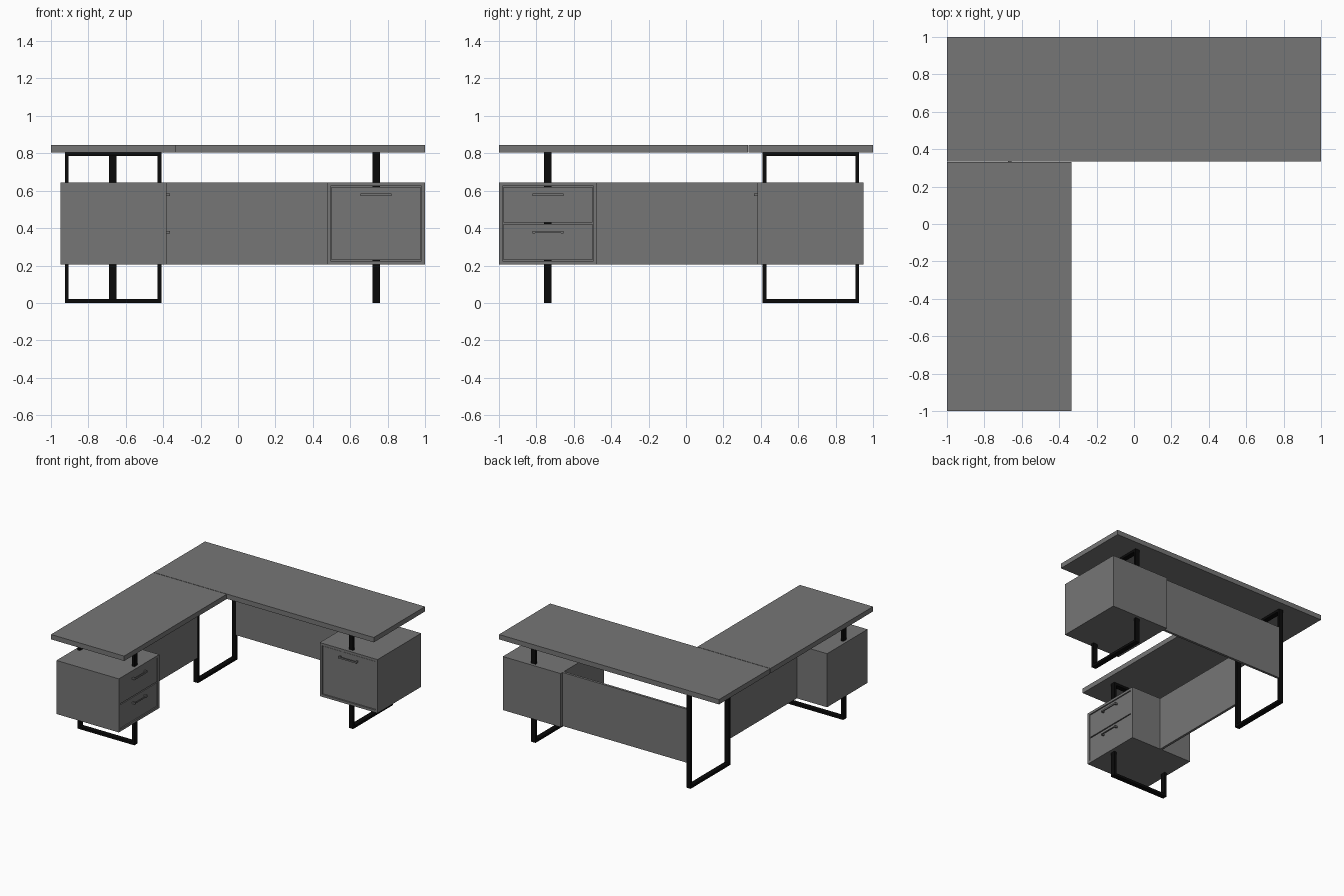
import bpy
import bmesh
from mathutils import Vector

cube = bpy.data.objects.get("Cube")
if cube:
    bpy.data.objects.remove(cube, do_unlink=True)


def material(name, value):
    mat = bpy.data.materials.new(name)
    mat.use_nodes = True
    color = (value, value, value, 1)
    mat.diffuse_color = color
    mat.node_tree.nodes["Principled BSDF"].inputs["Base Color"].default_value = color
    return mat


GREY = material("grey laminate", 0.18)
BLACK = material("black metal", 0.003)


def part(name, boxes, mat, turned=False):
    """One object from (x0, x1, y0, y1, z0, z1) boxes; turned reflects them onto the side wing."""
    bm = bmesh.new()
    for x0, x1, y0, y1, z0, z1 in boxes:
        if turned:
            x0, x1, y0, y1 = -y1, -y0, -x1, -x0
        low, high = Vector((x0, y0, z0)), Vector((x1, y1, z1))
        middle, size = (low + high) / 2, high - low
        for v in bmesh.ops.create_cube(bm, size=1)["verts"]:
            v.co = v.co * size + middle
    mesh = bpy.data.meshes.new(name)
    bm.to_mesh(mesh)
    bm.free()
    mesh.materials.append(mat)
    obj = bpy.data.objects.new(name, mesh)
    bpy.context.collection.objects.link(obj)
    return obj


TUBE = 0.02             # thickness of the leg tubing
LEG_Y = (0.41, 0.925)   # depth of a leg loop
UNDER = 0.805           # underside of the desk tops
LOW, HIGH = 0.205, 0.645  # cabinet and panel heights
BOARD = 0.02


def leg_loop(name, x, turned=False):
    x0, x1 = x - 0.02, x + 0.02
    front, back = LEG_Y
    part(name, [
        (x0, x1, front, front + TUBE, 0, UNDER),
        (x0, x1, back - TUBE, back, 0, UNDER),
        (x0, x1, front + TUBE, back - TUBE, 0, TUBE),
        (x0, x1, front + TUBE, back - TUBE, UNDER - TUBE, UNDER),
    ], BLACK, turned)


def handle(name, z, half, front, turned):
    x0, x1 = 0.655, 0.82
    bar = front - 0.025
    posts = [(x, x + 0.012, bar, front, z - 0.007, z + 0.007) for x in (x0, x1 - 0.012)]
    part(name, posts + [(x0, x1, bar, bar + 0.008, z - half, z + half)], GREY, turned)


def cabinet(prefix, drawers, turned=False):
    x0, x1, y0, y1 = 0.475, 1.0, 0.383, 0.95
    # Open carcass made of boards
    part(prefix + "_top", [(x0, x1, y0, y1, HIGH - BOARD, HIGH)], GREY, turned)
    part(prefix + "_bottom", [(x0, x1, y0, y1, LOW, LOW + BOARD)], GREY, turned)
    for side, x in (("inner", x0), ("outer", x1 - BOARD)):
        part(f"{prefix}_{side}_side",
             [(x, x + BOARD, y0, y1, LOW + BOARD, HIGH - BOARD)], GREY, turned)
    part(prefix + "_back", [(x0 + BOARD, x1 - BOARD, y1 - BOARD, y1,
                             LOW + BOARD, HIGH - BOARD)], GREY, turned)
    # Inset fronts with a narrow gap around each
    gap, front = 0.004, y0 + 0.005
    bottom, top = LOW + BOARD, HIGH - BOARD
    step = (top - bottom) / drawers
    for i in range(drawers):
        z0, z1 = bottom + i * step, bottom + (i + 1) * step
        part(f"{prefix}_front_{i + 1}",
             [(x0 + BOARD + gap, x1 - BOARD - gap, front, front + BOARD,
               z0 + gap, z1 - gap)], GREY, turned)
        handle(f"{prefix}_handle_{i + 1}", z1 - 0.047,
               0.006 if i == drawers - 1 else 0.003, front, turned)


# Desk tops
part("main_top", [(-1, 1, 0.335, 1, UNDER, 0.845)], GREY)
part("side_top", [(-1, -0.335, -1, 0.331, UNDER, 0.845)], GREY)

# Leg loops
leg_loop("corner_leg", -0.67)
leg_loop("main_leg", 0.74)
leg_loop("side_leg", 0.74, turned=True)

# Cabinets under the two free ends
cabinet("main_cabinet", 1)
cabinet("side_cabinet", 2, turned=True)

# Panels joining the cabinets to the corner leg
part("main_modesty_panel", [(-0.65, 0.475, 0.905, 0.925, LOW, HIGH)], GREY)
part("side_modesty_panel", [(-0.675, -0.655, -0.475, 0.41, LOW, HIGH)], GREY)
